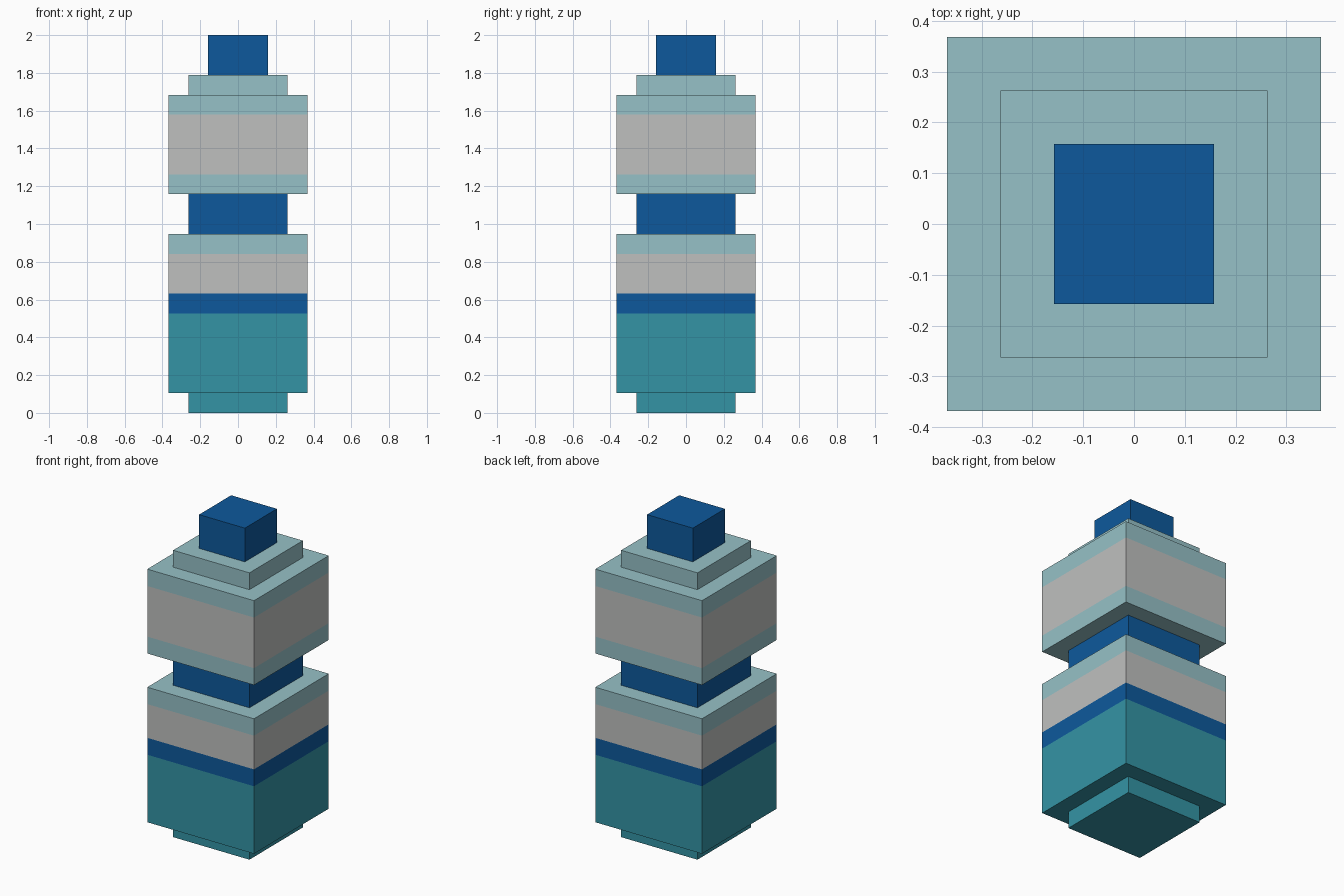
import bpy, bmesh

if "Cube" in bpy.data.objects:
    bpy.data.objects.remove(bpy.data.objects["Cube"])

U = 2 / 19  # one grid step of the blocky design


def material(name, rgb):
    lin = [(c / 255 / 12.92) if c / 255 <= 0.04045 else ((c / 255 + 0.055) / 1.055) ** 2.4 for c in rgb]
    m = bpy.data.materials.new(name)
    m.diffuse_color = (*lin, 1)
    m.use_nodes = True
    m.node_tree.nodes["Principled BSDF"].inputs["Base Color"].default_value = m.diffuse_color
    return m


BLUE = material("deep blue", (13, 89, 156))
PALE = material("pale teal", (150, 193, 199))
GREY = material("light grey", (191, 192, 191))
TEAL = material("teal", (52, 148, 165))


def block(name, width, bottom, bands):
    """Square block made of stacked colour bands, given as (height, material)."""
    mesh = bpy.data.meshes.new(name)
    mats = list(dict.fromkeys(m for _, m in bands))
    for m in mats:
        mesh.materials.append(m)
    bm = bmesh.new()
    h = width * U / 2

    def ring(z):
        return [bm.verts.new((x * h, y * h, z * U)) for x, y in ((-1, -1), (1, -1), (1, 1), (-1, 1))]

    z, low = bottom, ring(bottom)
    bm.faces.new(low[::-1]).material_index = mats.index(bands[0][1])
    for height, m in bands:
        z += height
        top = ring(z)
        for i in range(4):
            j = (i + 1) % 4
            bm.faces.new((low[i], low[j], top[j], top[i])).material_index = mats.index(m)
        low = top
    bm.faces.new(low).material_index = mats.index(bands[-1][1])
    bm.to_mesh(mesh)
    bm.free()
    bpy.context.collection.objects.link(bpy.data.objects.new(name, mesh))


# Foot and banded lower body
block("foot", 5, 0, [(1, TEAL)])
block("lower_body", 7, 1, [(4, TEAL), (1, BLUE), (2, GREY), (1, PALE)])
# Neck between the two bodies
block("neck", 5, 9, [(2, BLUE)])
# Banded upper body, collar and cap
block("upper_body", 7, 11, [(1, PALE), (3, GREY), (1, PALE)])
block("collar", 5, 16, [(1, PALE)])
block("cap", 3, 17, [(2, BLUE)])
